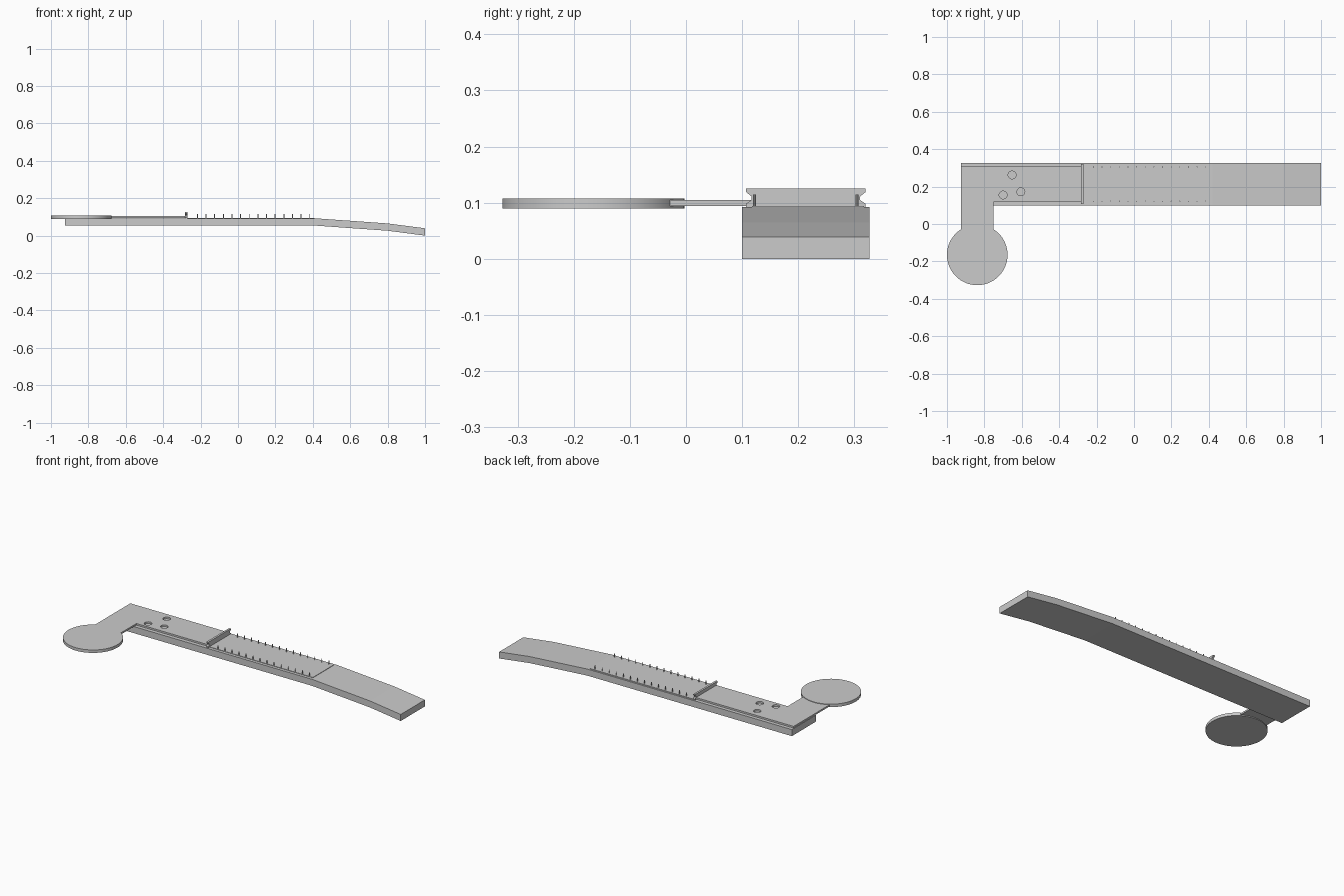
import bpy, bmesh

if "Cube" in bpy.data.objects:
    bpy.data.objects.remove(bpy.data.objects["Cube"])


def prism(name, pts, to3d, depth):
    """Extrude a closed 2D profile; depth is the pair of positions along the extrusion."""
    bm = bmesh.new()
    a = [bm.verts.new(to3d(u, v, depth[0])) for u, v in pts]
    b = [bm.verts.new(to3d(u, v, depth[1])) for u, v in pts]
    bm.faces.new(a)
    bm.faces.new(b[::-1])
    n = len(pts)
    for i in range(n):
        j = (i + 1) % n
        bm.faces.new((a[i], b[i], b[j], a[j]))
    bmesh.ops.recalc_face_normals(bm, faces=bm.faces)
    me = bpy.data.meshes.new(name)
    bm.to_mesh(me)
    bm.free()
    ob = bpy.data.objects.new(name, me)
    bpy.context.collection.objects.link(ob)
    return ob


def cylinder(name, x, y, z0, z1, r, sides):
    bpy.ops.mesh.primitive_cylinder_add(vertices=sides, radius=r, depth=z1 - z0,
                                        location=(x, y, (z0 + z1) / 2))
    ob = bpy.context.object
    ob.name = name
    bpy.ops.object.shade_smooth_by_angle()
    return ob


def flat(u, v, d):
    return (u, v, d)


# long plank with a bent-down end
prism("plank", [(-0.925, 0.053), (0.42, 0.053), (0.8, 0.026), (1.0, 0.0),
                (1.0, 0.039), (0.8, 0.065), (0.42, 0.092), (-0.925, 0.092)],
      lambda u, v, d: (u, d, v), (0.10, 0.327))

# L-shaped plate with an arm reaching to the side disc
plate = prism("arm_plate", [(-0.925, 0.31), (-0.925, -0.03), (-0.751, -0.03),
                            (-0.751, 0.118), (-0.275, 0.118), (-0.275, 0.31)],
              flat, (0.0945, 0.1045))

# three round holes in the plate
for i, (x, y) in enumerate([(-0.70, 0.155), (-0.652, 0.262), (-0.605, 0.172)]):
    cutter = cylinder("hole_cutter", x, y, 0.0935, 0.12, 0.021, 32)
    cutter.hide_render = True
    cutter.hide_set(True)
    mod = plate.modifiers.new("hole", 'BOOLEAN')
    mod.operation = 'DIFFERENCE'
    mod.solver = 'EXACT'
    mod.object = cutter

# side disc
cylinder("side_disc", -0.838, -0.165, 0.09, 0.1075, 0.162, 96)

# thin sheet carrying the two rows of pins
prism("thin_sheet", [(-0.28, 0.118), (0.41, 0.118), (0.41, 0.317), (-0.28, 0.317)],
      flat, (0.0915, 0.0945))

# cross bar with waisted ends
half = [(0.107, 0.125), (0.107, 0.119), (0.117, 0.111), (0.117, 0.105), (0.107, 0.098), (0.107, 0.092)]
prism("cross_bar", half + [(0.427 - y, z) for y, z in reversed(half)],
      lambda u, v, d: (d, u, v), (-0.283, -0.271))

# pin rows
for y in (0.122, 0.305):
    for i in range(14):
        cylinder("pin", -0.217 + i * 0.0462, y, 0.092, 0.115, 0.0025, 8)
